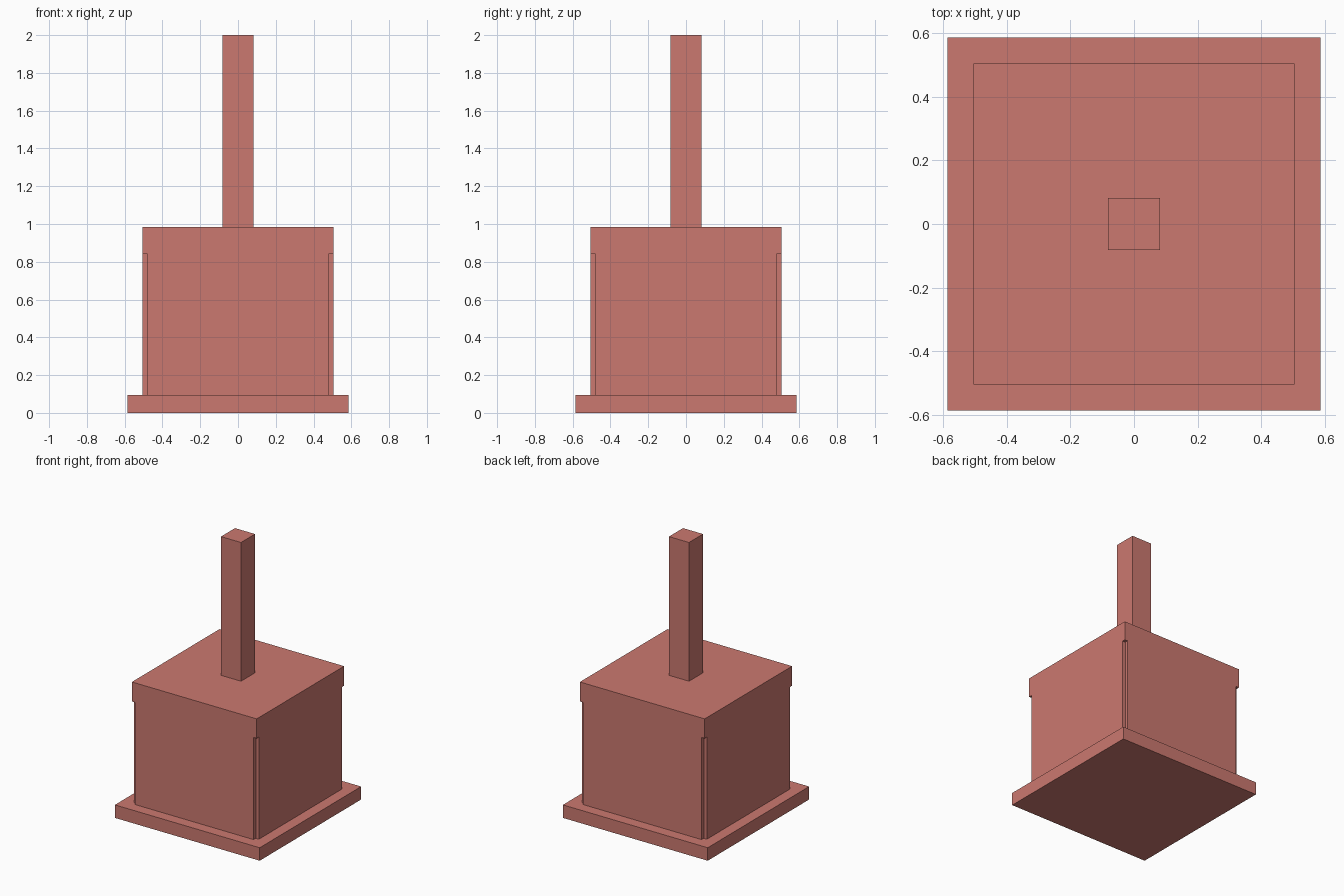
import bpy, bmesh
from mathutils import Matrix, Vector

if "Cube" in bpy.data.objects:
    bpy.data.objects.remove(bpy.data.objects["Cube"])

red = bpy.data.materials.new("soft_red")
red.diffuse_color = (0.6, 0.19, 0.16, 1)
red.use_nodes = True
red.node_tree.nodes["Principled BSDF"].inputs["Base Color"].default_value = red.diffuse_color


def add_boxes(name, boxes):
    """Make one object from boxes given as (min corner, max corner)."""
    bm = bmesh.new()
    for lo, hi in boxes:
        lo, hi = Vector(lo), Vector(hi)
        m = Matrix.Translation((lo + hi) / 2) @ Matrix.Diagonal((*(hi - lo), 1))
        bmesh.ops.create_cube(bm, size=1, matrix=m)
    mesh = bpy.data.meshes.new(name)
    bm.to_mesh(mesh)
    bm.free()
    mesh.materials.append(red)
    obj = bpy.data.objects.new(name, mesh)
    bpy.context.collection.objects.link(obj)
    return obj


def centred(half, z0, z1):
    return (-half, -half, z0), (half, half, z1)


BASE_TOP, NOTCH_TOP, BODY_TOP = 0.095, 0.842, 0.985
BODY, INNER = 0.505, 0.48

# Base slab, main block and post
add_boxes("base_slab", [centred(0.586, 0, BASE_TOP)])
body = add_boxes("main_block", [centred(BODY, BASE_TOP, BODY_TOP)])
add_boxes("post", [centred(0.081, BODY_TOP, 2.0)])

# Square notches down the four vertical corners of the block
corners = []
for sx in (-1, 1):
    for sy in (-1, 1):
        xs = sorted((sx * INNER, sx * 0.6))
        ys = sorted((sy * INNER, sy * 0.6))
        corners.append(((xs[0], ys[0], 0.0), (xs[1], ys[1], NOTCH_TOP)))
cutter = add_boxes("corner_cutter", corners)
cutter.hide_render = True
cutter.display_type = 'WIRE'

cut = body.modifiers.new("corner_notches", 'BOOLEAN')
cut.operation = 'DIFFERENCE'
cut.solver = 'EXACT'
cut.object = cutter
